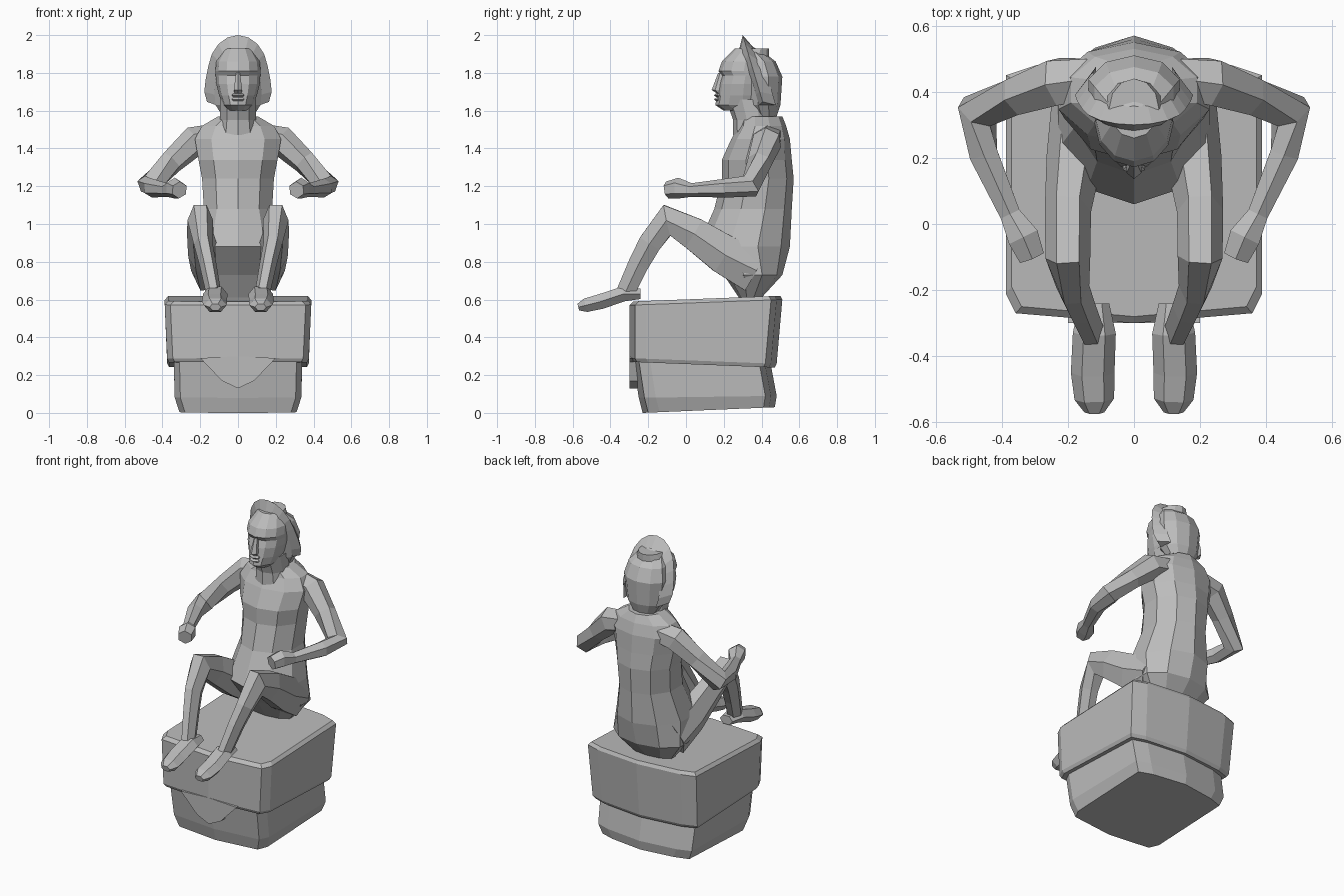
import bpy, bmesh
from math import sin, cos, pi, radians
from mathutils import Vector

default_cube = bpy.data.objects.get("Cube")
if default_cube:
    bpy.data.objects.remove(default_cube, do_unlink=True)

stone = bpy.data.materials.new("grey stone")
stone.use_nodes = True
stone.diffuse_color = (0.5, 0.5, 0.5, 1)
shader = stone.node_tree.nodes["Principled BSDF"]
shader.inputs["Base Color"].default_value = stone.diffuse_color


def loft(name, rings, side=1):
    """Skin equal-length rings of points and cap both ends."""
    bm = bmesh.new()
    loops = [[bm.verts.new((x * side, y, z)) for x, y, z in ring] for ring in rings]
    for lower, upper in zip(loops, loops[1:]):
        for i in range(len(lower)):
            bm.faces.new((lower[i - 1], lower[i], upper[i], upper[i - 1]))
    caps = [bm.faces.new(loops[0]), bm.faces.new(loops[-1])]
    bmesh.ops.triangulate(bm, faces=caps)
    bmesh.ops.recalc_face_normals(bm, faces=bm.faces)
    mesh = bpy.data.meshes.new(name)
    bm.to_mesh(mesh)
    bm.free()
    mesh.materials.append(stone)
    obj = bpy.data.objects.new(name, mesh)
    bpy.context.collection.objects.link(obj)


def whole(half):
    """Complete a half ring that starts and ends on the centre plane."""
    return half + [(-x, y, z) for x, y, z in reversed(half[1:-1])]


def stack(name, rows, sides=10):
    """Pile up level ovals; each row holds height, half width, front and back."""
    rings = []
    for height, width, front, back in rows:
        middle, depth = (front + back) / 2, (back - front) / 2
        angles = [2 * pi * k / sides for k in range(sides)]
        rings.append([(width * sin(a), middle - depth * cos(a), height) for a in angles])
    loft(name, rings)


def limb(name, across, flatness, path, sides=6):
    """Tube on both sides; path holds x, y, z and the radius along the across axis."""
    centres = [Vector(step[:3]) for step in path]
    rings = []
    for i, centre in enumerate(centres):
        before, after = centres[max(i - 1, 0)], centres[min(i + 1, len(centres) - 1)]
        along = (after - before).normalized()
        u = (across - along * across.dot(along)).normalized() * path[i][3]
        v = along.cross(u) * flatness
        angles = [2 * pi * k / sides for k in range(sides)]
        rings.append([centre + u * cos(a) + v * sin(a) for a in angles])
    loft("left_" + name, rings)
    loft("right_" + name, rings, side=-1)


def block(width, front, back, front_height, back_height):
    """Plinth outline with clipped corners and a slight ridge front and back."""
    clip = .03
    slope = (back_height - front_height) / (back - front)
    outline = [(0, front), (width - clip, front + clip), (width, front + 3 * clip),
               (width, back - 2 * clip), (width - 3 * clip, back - clip), (0, back)]
    return whole([(x, y, front_height + slope * (y - front)) for x, y in outline])


# Plinth: overhanging upper block on a tapered base
loft("plinth_top", [
    block(.365, -.29, .47, .27, .24), block(.375, -.3, .48, .29, .26),
    block(.388, -.3, .51, .57, .6), block(.37, -.28, .5, .59, .62)])
loft("plinth_base", [
    block(.31, -.23, .47, 0, .03), block(.335, -.25, .48, .08, .09),
    block(.34, -.28, .45, .28, .25)])

# Pointed tongue hanging from the upper block
tongue = [(0, .3), (.2, .29), (.12, .27), (.085, .17), (0, .13)]
loft("plinth_tongue", [whole([(x, y, z) for x, z in tongue]) for y in (-.3, -.2)])

# Torso and neck
stack("torso", [
    (.61, .15, .28, .4), (.73, .25, .2, .51), (.88, .24, .06, .55),
    (1.08, .19, .15, .56), (1.24, .2, .19, .57), (1.34, .22, .19, .56),
    (1.45, .24, .24, .55), (1.52, .2, .28, .53), (1.57, .11, .29, .51)])
stack("neck", [(1.47, .11, .25, .48), (1.55, .1, .25, .46), (1.66, .1, .21, .46)])

# Arms with closed hands
limb("arm", Vector((0, 0, 1)), 1, [
    (.13, .44, 1.46, .07), (.23, .43, 1.44, .08), (.35, .39, 1.33, .065),
    (.475, .34, 1.2, .065), (.455, .21, 1.19, .05), (.375, .03, 1.18, .036),
    (.335, -.04, 1.19, .055), (.31, -.1, 1.18, .045)])

# Legs bent at the knee, and feet
sideways = Vector((1, 0, 0))
limb("leg", sideways, 1.4, [
    (.15, .36, .76, .1), (.18, .2, .84, .085), (.2, .04, .95, .07),
    (.2, -.1, 1.02, .068), (.185, -.19, .9, .05), (.16, -.25, .79, .045),
    (.13, -.32, .64, .04)])
limb("foot", sideways, .7, [
    (.12, -.24, .63, .045), (.12, -.33, .63, .065), (.125, -.45, .59, .066),
    (.12, -.53, .57, .06), (.12, -.57, .56, .03)])

# Head with brow, then nose and lips
back = .44
stack("head", [
    (1.6, .055, .2, back), (1.63, .08, .155, back), (1.68, .1, .165, back),
    (1.74, .115, .175, back), (1.785, .118, .19, back), (1.81, .12, .172, back),
    (1.86, .115, .19, back), (1.93, .075, .26, back)], sides=12)
stack("nose", [
    (1.69, .02, .165, .2), (1.71, .026, .136, .21), (1.8, .012, .17, .21)], sides=6)
for lip, height in (("lower_lip", 1.66), ("upper_lip", 1.682)):
    stack(lip, [(height - .01, .03, .16, .21), (height, .038, .148, .21),
                (height + .01, .03, .16, .21)], sides=6)

# Hair behind the head
stack("hair", [
    (1.57, .085, .36, .48), (1.63, .125, .32, .5), (1.78, .145, .3, .51),
    (1.86, .125, .3, .475), (1.91, .085, .29, .41), (1.935, .04, .29, .36)])

# Raised headband arching over the head and flaring out behind the cheeks
band = []
for step in range(-7, 8):
    angle = radians(step * 20)
    lean = (1 - cos(angle)) * .06
    flare = max(0, -cos(angle)) * .08
    reach = .16 * sin(angle) + (flare if step > 0 else -flare)
    outer = (reach, .3 + lean, 1.8 + .2 * cos(angle))
    inner = (.7 * reach, .28 + lean, 1.79 + .13 * cos(angle) - flare)
    rear = (.7 * reach, .37 + lean, 1.79 + .13 * cos(angle) - flare)
    band.append((outer, inner, rear))
loft("headband", band)
